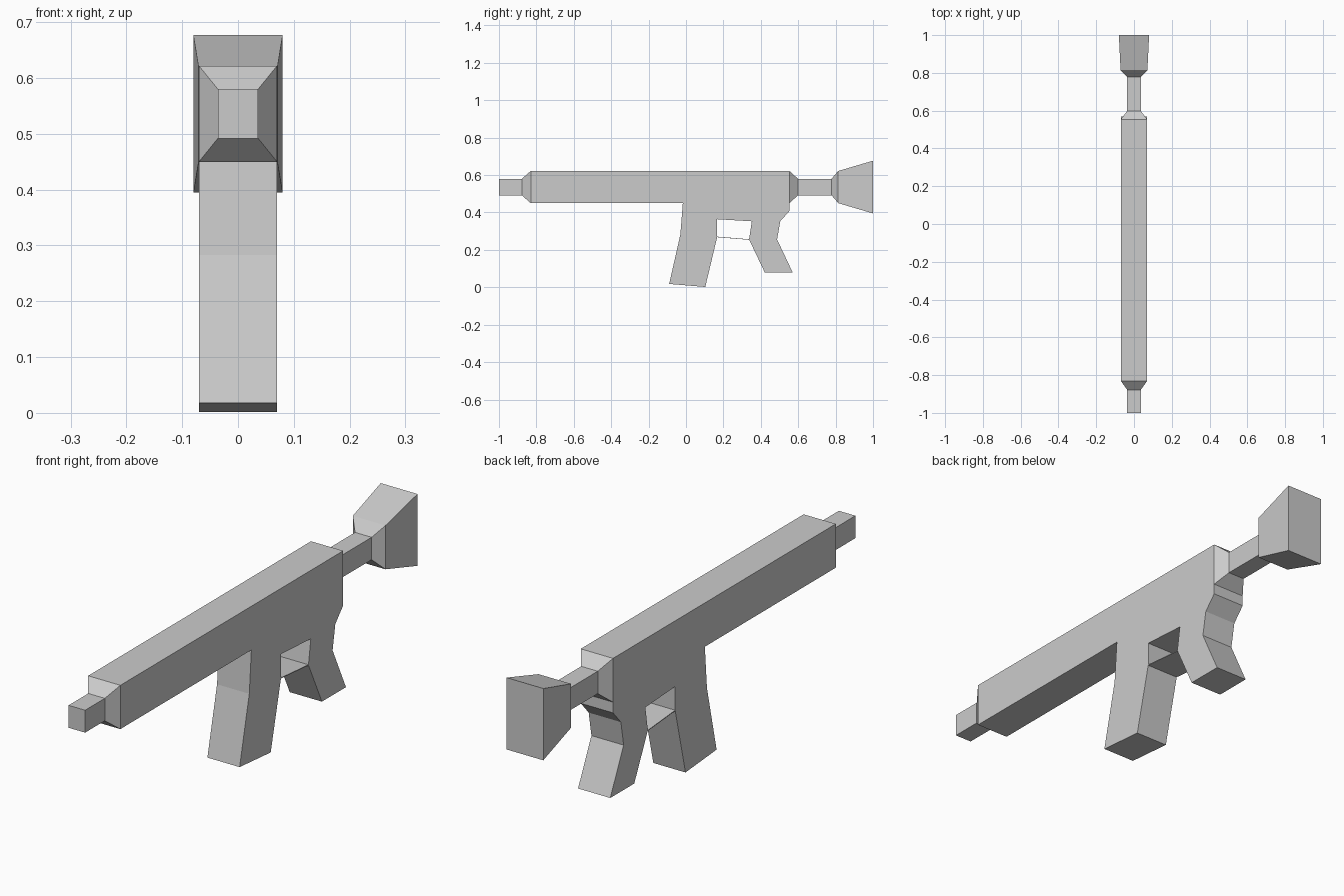
import bpy
import bmesh
from mathutils import Vector

cube = bpy.data.objects.get("Cube")
if cube:
    bpy.data.objects.remove(cube, do_unlink=True)

# One plain grey for everything
grey = bpy.data.materials.new("plain_grey")
grey.use_nodes = True
colour = (0.6, 0.6, 0.6, 1)
grey.diffuse_color = colour
grey.node_tree.nodes["Principled BSDF"].inputs["Base Color"].default_value = colour

AXIS_Z = 0.536      # height of the barrel axis
HALF_WIDTH = 0.07   # half thickness of the flat body


def finish(name, bm):
    bmesh.ops.recalc_face_normals(bm, faces=bm.faces)
    mesh = bpy.data.meshes.new(name)
    bm.to_mesh(mesh)
    bm.free()
    mesh.materials.append(grey)
    obj = bpy.data.objects.new(name, mesh)
    bpy.context.collection.objects.link(obj)
    return obj


def side_prism(name, profile):
    """Extrude a (y, z) side outline across the width."""
    bm = bmesh.new()
    face = bm.faces.new([bm.verts.new((-HALF_WIDTH, y, z)) for y, z in profile])
    result = bmesh.ops.extrude_face_region(bm, geom=[face])
    moved = [v for v in result["geom"] if isinstance(v, bmesh.types.BMVert)]
    bmesh.ops.translate(bm, verts=moved, vec=Vector((2 * HALF_WIDTH, 0, 0)))
    return finish(name, bm)


def box_loft(name, sections):
    """Join rectangular sections (y, half width, half height) along the axis."""
    bm = bmesh.new()
    rings = []
    for y, w, h in sections:
        rings.append([bm.verts.new((sx * w, y, AXIS_Z + sz * h))
                      for sx, sz in ((-1, -1), (1, -1), (1, 1), (-1, 1))])
    for a, b in zip(rings, rings[1:]):
        for i in range(4):
            j = (i + 1) % 4
            bm.faces.new((a[i], a[j], b[j], b[i]))
    bm.faces.new(rings[0])
    bm.faces.new(rings[-1])
    return finish(name, bm)


# Body with magazine and grip in a single flat outline
side_prism("body_magazine_and_grip", [
    (-0.83, 0.622), (-0.83, 0.45), (-0.017, 0.45),                # fore end
    (-0.03, 0.283), (-0.09, 0.018), (0.103, 0.002),               # magazine
    (0.167, 0.27), (0.167, 0.364), (0.352, 0.353),                # trigger opening
    (0.337, 0.256), (0.421, 0.08), (0.57, 0.08),                  # grip
    (0.487, 0.256), (0.504, 0.353), (0.553, 0.408), (0.553, 0.622)])

# Thin guard below the trigger opening
side_prism("trigger_guard", [
    (0.166, 0.271), (0.338, 0.257), (0.338, 0.254), (0.166, 0.268)])

# Tapered muzzle
box_loft("muzzle", [
    (-0.83, HALF_WIDTH, 0.086), (-0.878, 0.036, 0.044), (-1, 0.036, 0.044)])

# Shoulder stock on a narrow tube
box_loft("stock", [
    (0.553, HALF_WIDTH, 0.086), (0.599, 0.036, 0.044), (0.778, 0.036, 0.044),
    (0.814, 0.071, 0.086), (1, 0.08, 0.141)])
